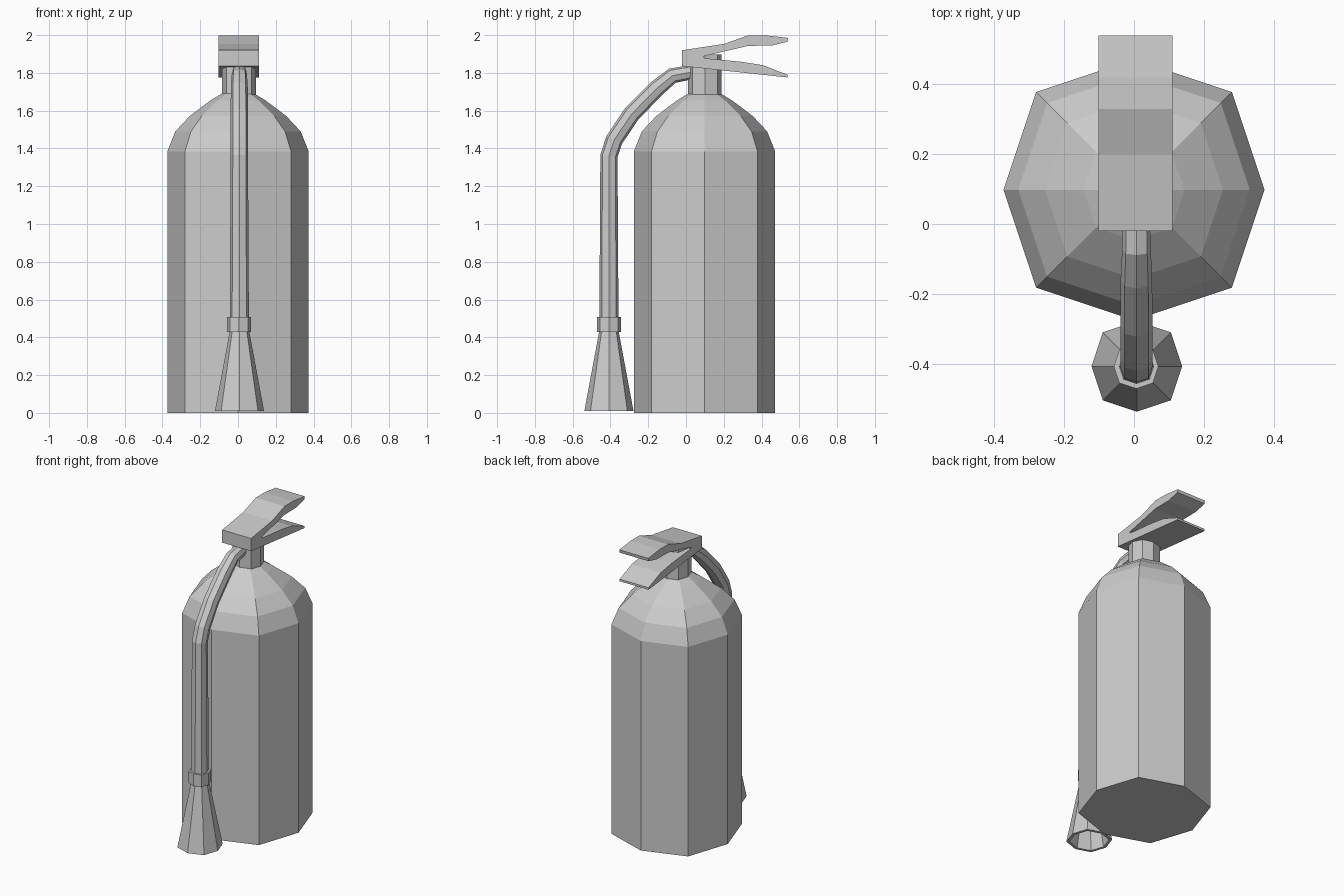
import bpy, bmesh
from mathutils import Vector

if "Cube" in bpy.data.objects:
    bpy.data.objects.remove(bpy.data.objects["Cube"])

# slightly squared octagon shared by all round parts
OCT = [(1, 0), (.75, .75), (0, 1), (-.75, .75), (-1, 0), (-.75, -.75), (0, -1), (.75, -.75)]


def finish(name, bm):
    bmesh.ops.recalc_face_normals(bm, faces=bm.faces)
    mesh = bpy.data.meshes.new(name)
    bm.to_mesh(mesh)
    bm.free()
    obj = bpy.data.objects.new(name, mesh)
    bpy.context.collection.objects.link(obj)
    return obj


def loft(name, rings, closed=False):
    """Skin octagon rings given as (centre, v axis, radius); capped or closed into a loop."""
    bm = bmesh.new()
    loops = [[bm.verts.new(Vector(c) + Vector((a * r, 0, 0)) + Vector(v) * b * r) for a, b in OCT]
             for c, v, r in rings]
    pairs = list(zip(loops, loops[1:]))
    if closed:
        pairs.append((loops[-1], loops[0]))
    else:
        bm.faces.new(loops[0])
        bm.faces.new(loops[-1])
    for lo, hi in pairs:
        for i in range(8):
            j = (i + 1) % 8
            bm.faces.new((lo[i], lo[j], hi[j], hi[i]))
    return finish(name, bm)


def upright(name, x, y, profile, closed=False):
    return loft(name, [((x, y, z), (0, 1, 0), r) for r, z in profile], closed)


# tank with rounded shoulders, and neck
upright("tank", 0, .098, [(.374, 0), (.374, 1.385), (.332, 1.49), (.255, 1.572), (.145, 1.655), (.087, 1.69)])
upright("neck", .005, .1, [(.089, 1.68), (.089, 1.897)])

# hose: sweep along a path in the yz plane
path = [Vector((.007, y, z)) for y, z in
        [(-.408, .44), (-.408, 1.36), (-.38, 1.445), (-.288, 1.582), (-.155, 1.718), (-.072, 1.785),
         (.03, 1.804), (.07, 1.804)]]
radii = [.051, .046, .046, .046, .045, .041, .038, .038]
rings = []
for i, p in enumerate(path):
    t = Vector((0, 0, 0))
    if i > 0:
        t += (p - path[i - 1]).normalized()
    if i < len(path) - 1:
        t += (path[i + 1] - p).normalized()
    t.normalize()
    rings.append((p, (0, t.z, -t.y), radii[i]))
loft("hose", rings)

# hollow discharge horn and its collar
upright("horn", .008, -.408, [(.13, .01), (.052, .43), (.035, .43), (.112, .01)], closed=True)
upright("horn_collar", .006, -.408, [(.064, .428), (.064, .507)])

# squeeze handle: side profile (y, z) extruded across x
outline = [(-.02, 1.92), (.2, 1.953), (.33, 1.999), (.42, 1.999), (.54, 1.985), (.537, 1.965), (.455, 1.945),
           (.33, 1.943), (.095, 1.889), (.095, 1.878), (.3, 1.858), (.41, 1.84), (.537, 1.79), (.537, 1.776),
           (-.02, 1.836)]
bm = bmesh.new()
face = bm.faces.new([bm.verts.new((-.102, y, z)) for y, z in outline])
ext = bmesh.ops.extrude_face_region(bm, geom=[face])
bmesh.ops.translate(bm, vec=(.212, 0, 0), verts=[g for g in ext["geom"] if isinstance(g, bmesh.types.BMVert)])
finish("squeeze_handle", bm)
